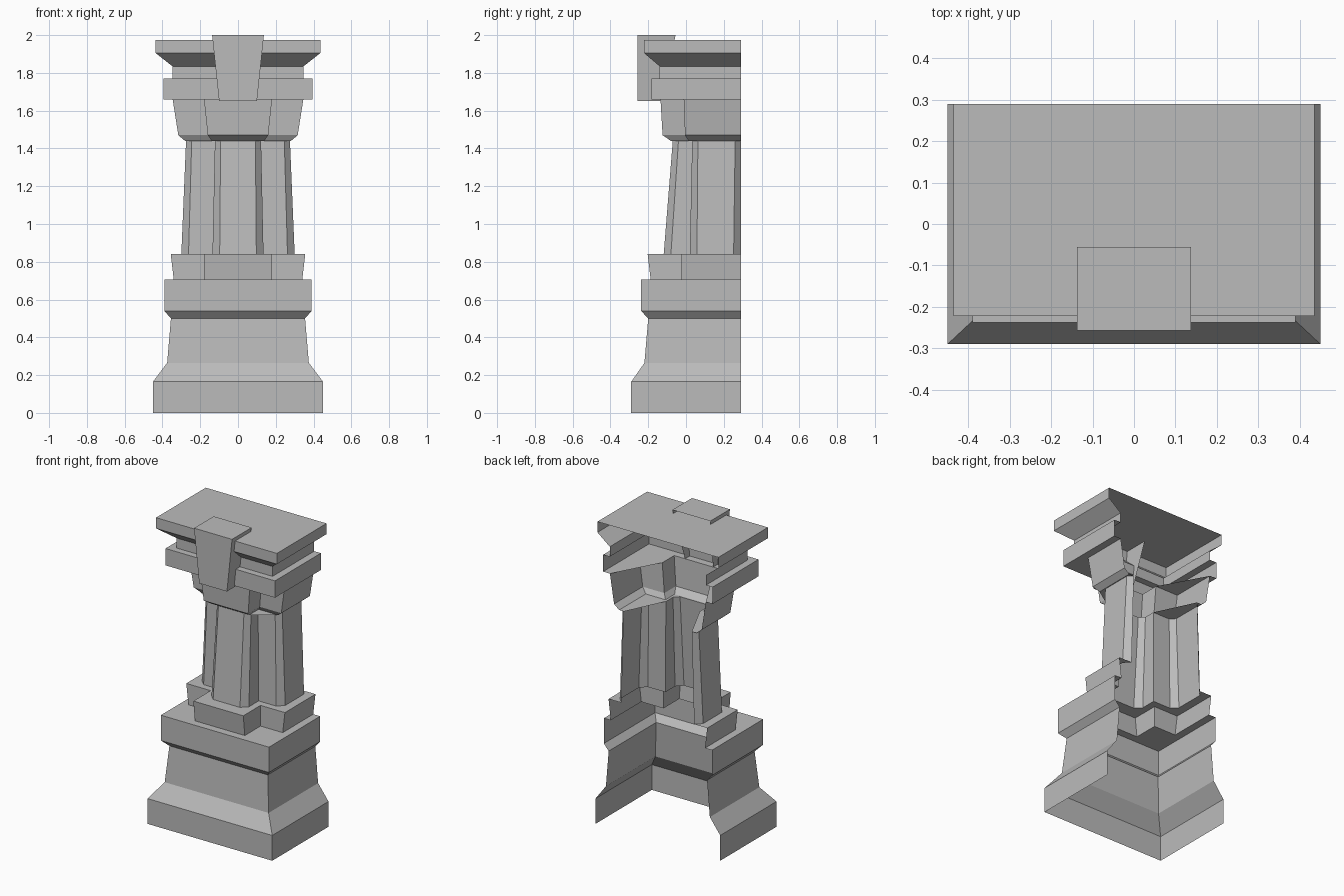
import bpy
import bmesh

cube = bpy.data.objects.get("Cube")
if cube:
    bpy.data.objects.remove(cube, do_unlink=True)

BACK = 0.29

stone = bpy.data.materials.new("grey_stone")
stone.use_nodes = True
grey = (0.5, 0.5, 0.5, 1)
stone.diffuse_color = grey
stone.node_tree.nodes["Principled BSDF"].inputs["Base Color"].default_value = grey


def mirrored(right):
    """Open outline running from the right back edge round the front to the left."""
    return right + [(-x, y) for x, y in reversed(right)]


def rect(w, front):
    return mirrored([(w, BACK), (w, front)])


def cross(w, front, arm, notch):
    return mirrored([(w, BACK), (w, notch), (arm, notch), (arm, front)])


def shaft(w, front, arm, c):
    # cross with chamfered arms, the side arms ending at the open back
    mid = BACK - 0.135
    return mirrored([(w - c, BACK), (w, BACK - c), (w, mid - arm + c),
                     (w - c, mid - arm), (arm, mid - arm),
                     (arm, front + c), (arm - c, front)])


def make_object(name, bm):
    mesh = bpy.data.meshes.new(name)
    bm.to_mesh(mesh)
    bm.free()
    mesh.materials.append(stone)
    obj = bpy.data.objects.new(name, mesh)
    bpy.context.collection.objects.link(obj)
    return obj


def shell(name, levels, cap=False):
    """Skin stacked open outlines; outlines of unlike shape get a flat ledge."""
    bm = bmesh.new()
    rows = [[bm.verts.new((x, y, z)) for x, y in line] for z, line in levels]
    for a, b in zip(rows, rows[1:]):
        if len(a) == len(b):
            for i in range(len(a) - 1):
                bm.faces.new((a[i + 1], a[i], b[i], b[i + 1]))
        else:
            # split the ledge down the middle so each half is simple
            n, m = len(a) // 2, len(b) // 2
            bm.faces.new(a[:n] + b[:m][::-1])
            bm.faces.new(a[n:] + b[m:][::-1])
            bm.faces.new((a[n], a[n - 1], b[m - 1], b[m]))
    if cap:
        bm.faces.new(rows[-1][::-1])
    bmesh.ops.triangulate(bm, faces=[f for f in bm.faces if len(f.verts) > 4])
    bmesh.ops.dissolve_limit(bm, angle_limit=0.001, verts=bm.verts[:], edges=bm.edges[:])
    # outward means away from the hollow core
    bmesh.ops.recalc_face_normals(bm, faces=bm.faces[:])
    bm.normal_update()
    front = min(bm.faces, key=lambda f: f.calc_center_median().y + abs(f.normal.z))
    if front.normal.y > 0:
        bmesh.ops.reverse_faces(bm, faces=bm.faces[:])
    return make_object(name, bm)


plinth_foot = cross(0.34, -0.187, 0.18, -0.025)
shaft_foot = shaft(0.30, -0.118, 0.135, 0.038)
shaft_head = shaft(0.275, -0.07, 0.122, 0.03)
capital_foot = cross(0.28, -0.08, 0.138, 0.015)
capital_head = cross(0.346, -0.135, 0.18, -0.012)

# moulded pedestal base with its top ledge
shell("pedestal_base", [
    (0, rect(0.45, -0.29)), (0.165, rect(0.45, -0.29)),
    (0.265, rect(0.375, -0.22)), (0.5, rect(0.355, -0.2)),
    (0.54, rect(0.39, -0.238)), (0.705, rect(0.39, -0.238)),
    (0.705, plinth_foot)])

# cross-shaped plinth under the shaft
plinth_head = cross(0.356, -0.203, 0.18, -0.025)
shell("plinth", [(0.705, plinth_foot), (0.84, plinth_head), (0.84, shaft_foot)])

# tapering chamfered shaft
shell("shaft", [(0.84, shaft_foot), (1.44, shaft_head)])

# flared capital
shell("capital", [
    (1.44, shaft_head), (1.44, capital_foot),
    (1.47, cross(0.316, -0.124, 0.16, -0.005)), (1.66, capital_head)])

# band, neck and cornice, closed on top
shell("cornice", [
    (1.66, capital_head), (1.66, rect(0.395, -0.183)),
    (1.77, rect(0.395, -0.183)), (1.77, rect(0.347, -0.14)),
    (1.835, rect(0.347, -0.14)), (1.905, rect(0.436, -0.222)),
    (1.975, rect(0.436, -0.222))], cap=True)

# wedge keystone, open behind
bm = bmesh.new()
top = [bm.verts.new((x, y, 2)) for x, y in
       ((-0.137, -0.257), (0.137, -0.257), (0.137, -0.055), (-0.137, -0.055))]
low = [bm.verts.new((x, y, 1.65)) for x, y in
       ((-0.1, -0.257), (0.1, -0.257), (0.1, -0.137), (-0.1, -0.137))]
bm.faces.new(top)
bm.faces.new(low[::-1])
for i, j in ((0, 1), (1, 2), (3, 0)):
    bm.faces.new((low[i], low[j], top[j], top[i]))
make_object("keystone", bm)
